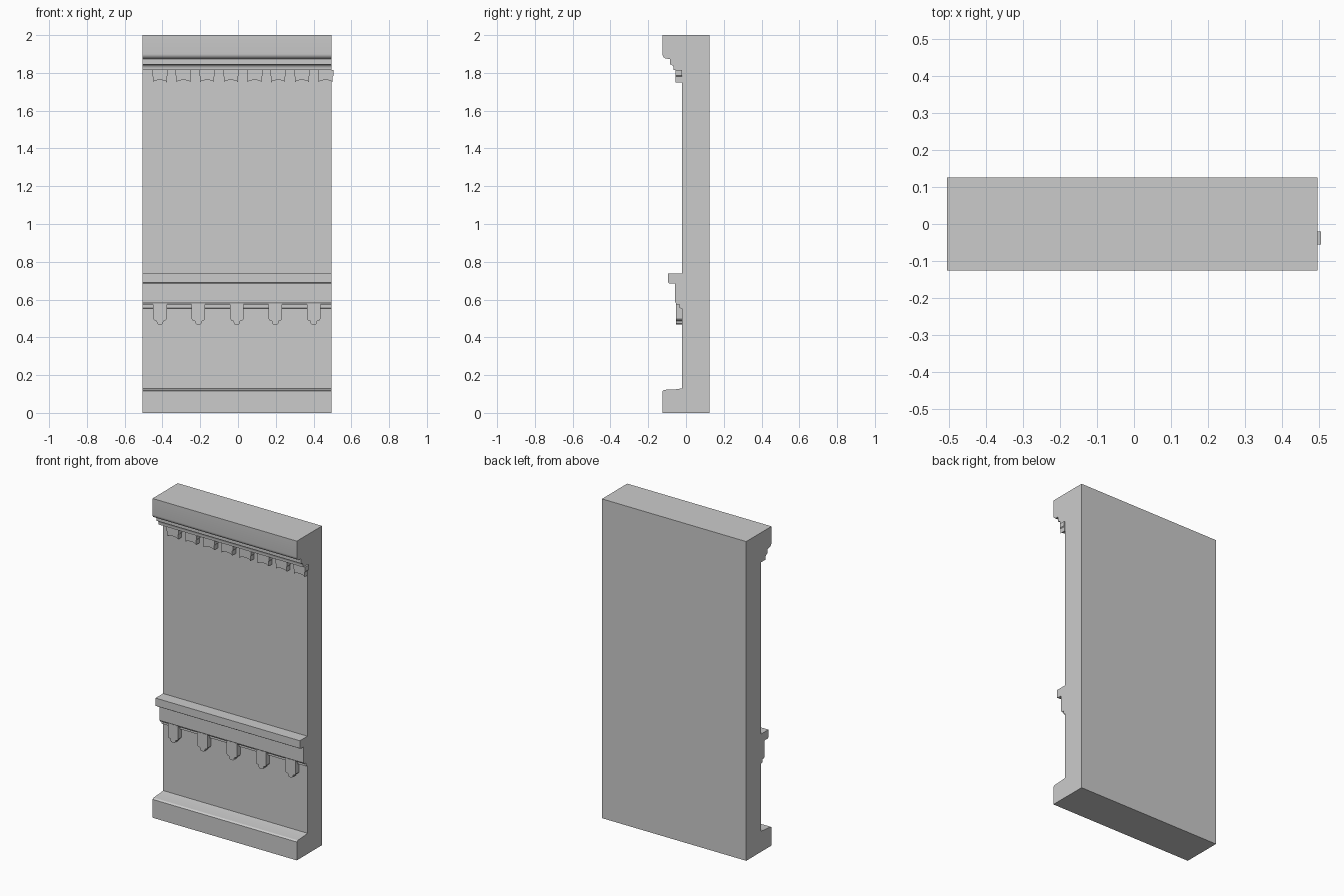
import bpy
import bmesh
from math import cos, sin, radians

old = bpy.data.objects.get("Cube")
if old:
    bpy.data.objects.remove(old, do_unlink=True)

# One plain stone grey for everything
stone = bpy.data.materials.new("stone_grey")
stone.use_nodes = True
grey = (0.6, 0.6, 0.6, 1)
stone.diffuse_color = grey
stone.node_tree.nodes["Principled BSDF"].inputs["Base Color"].default_value = grey

LEFT, RIGHT = -0.505, 0.495
FACE, BACK = -0.02, 0.125


def arc(cx, cz, rx, rz, start, end, steps=6):
    """Points along an elliptical arc, angles in degrees."""
    angles = [radians(start + (end - start) * i / steps) for i in range(steps + 1)]
    return [(cx + rx * cos(a), cz + rz * sin(a)) for a in angles]


def prism(name, outline, to_point, offset):
    """Extrude a 2D outline, placed in space by to_point, along offset."""
    bm = bmesh.new()
    face = bm.faces.new([bm.verts.new(to_point(u, v)) for u, v in outline])
    grown = bmesh.ops.extrude_face_region(bm, geom=[face])
    moved = [g for g in grown["geom"] if isinstance(g, bmesh.types.BMVert)]
    bmesh.ops.translate(bm, verts=moved, vec=offset)
    bmesh.ops.recalc_face_normals(bm, faces=bm.faces)
    mesh = bpy.data.meshes.new(name)
    bm.to_mesh(mesh)
    bm.free()
    mesh.materials.append(stone)
    obj = bpy.data.objects.new(name, mesh)
    bpy.context.collection.objects.link(obj)
    bpy.ops.object.select_all(action="DESELECT")
    obj.select_set(True)
    bpy.context.view_layer.objects.active = obj
    bpy.ops.object.shade_smooth_by_angle(angle=radians(30))
    return obj


def moulding(name, profile):
    """Run a (y, z) profile across the full width."""
    return prism(name, profile, lambda y, z: (LEFT, y, z), (RIGHT - LEFT, 0, 0))


def ornament(name, outline, x, front):
    """Cut an (x, z) outline standing proud of the wall."""
    return prism(name, outline, lambda u, z: (x + u, front, z), (0, FACE - front, 0))


# Wall slab
moulding("wall_panel", [(FACE, 0), (BACK, 0), (BACK, 2), (FACE, 2)])

# Plinth with a sloped top
moulding("plinth", [(FACE, 0), (-0.125, 0), (-0.125, 0.115), (-0.115, 0.122),
                    (-0.055, 0.125), (FACE, 0.13)])

# Cornice: rounded upper fascia over a small cove
moulding("cornice", [(FACE, 2), (-0.125, 2)]
         + arc(-0.1, 1.9, 0.025, 0.025, 180, 270)
         + [(-0.085, 1.873), (-0.085, 1.85)]
         + arc(-0.085, 1.825, 0.02, 0.02, 90, 0, 4)
         + [(-0.065, 1.814), (FACE, 1.814)])

# Belt course: projecting ledge, frieze and lower lip
moulding("belt_course", [(FACE, 0.738), (-0.095, 0.738), (-0.095, 0.69), (-0.088, 0.685),
                         (-0.058, 0.685), (-0.058, 0.588), (-0.05, 0.575),
                         (-0.035, 0.575), (-0.035, 0.555), (FACE, 0.552)])

# Dentils with hollowed bottom edges
dentil = [(-0.041, 1.814), (-0.041, 1.785), (-0.037, 1.78)]
dentil += arc(0, 1.75, 0.037, 0.012, 180, 0, 8)
dentil += [(0.037, 1.78), (0.041, 1.785), (0.041, 1.814)]
for i in range(8):
    ornament(f"dentil_{i + 1}", dentil, -0.414 + i * 0.1254, -0.056)

# Hanging brackets with a stepped tip
half = [(0.036, 0.58), (0.036, 0.498), (0.03, 0.49), (0.018, 0.487),
        (0.016, 0.474), (0.01, 0.468)]
bracket = half + [(-x, z) for x, z in reversed(half)]
for i in range(5):
    ornament(f"bracket_{i + 1}", bracket, -0.413 + i * 0.2035, -0.054)
